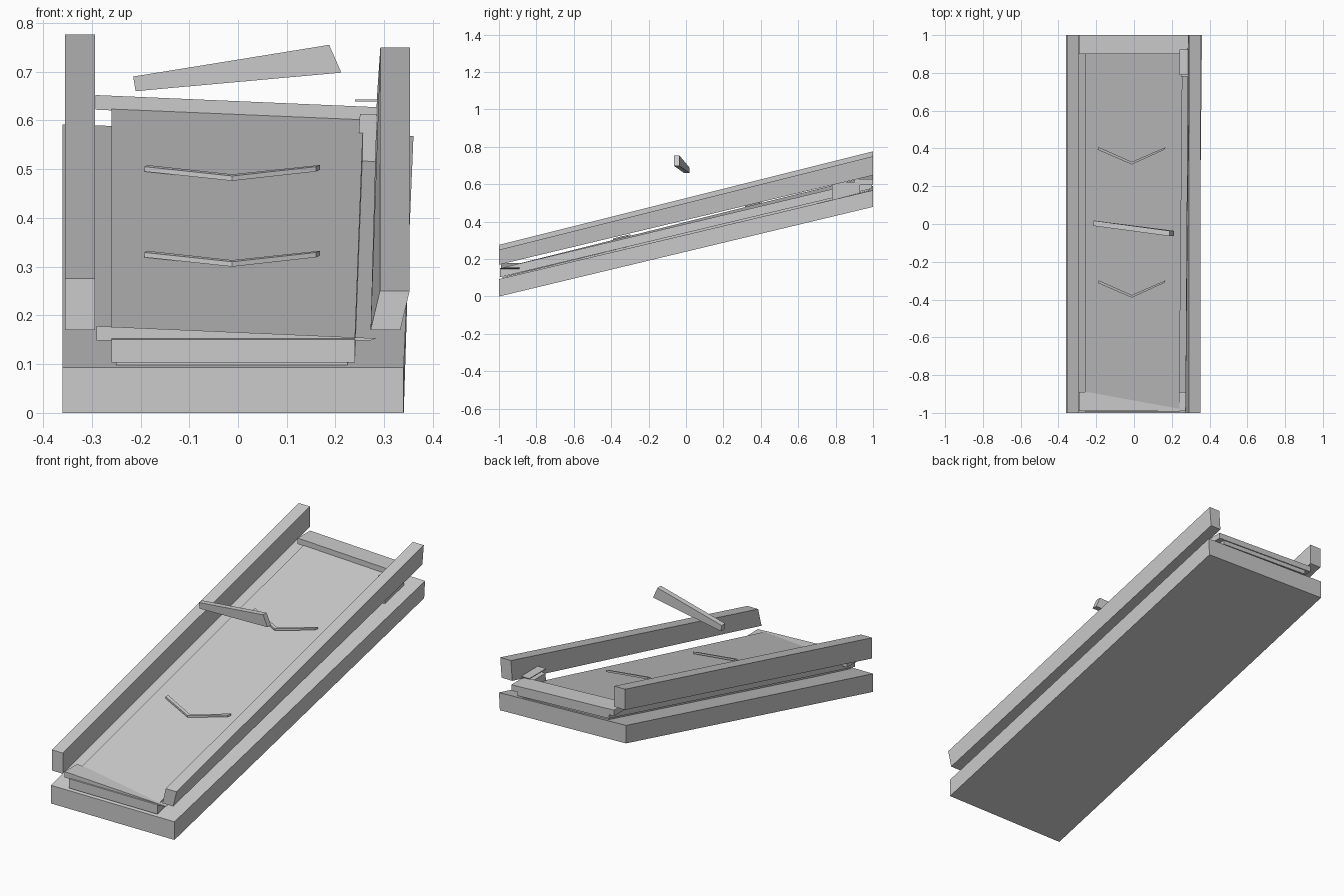
import bpy

if "Cube" in bpy.data.objects:
    bpy.data.objects.remove(bpy.data.objects["Cube"])


def make(name, verts, faces):
    mesh = bpy.data.meshes.new(name)
    mesh.from_pydata(verts, [], faces)
    mesh.update()
    obj = bpy.data.objects.new(name, mesh)
    bpy.context.collection.objects.link(obj)
    return obj


def loft(name, front, y0, back, y1):
    """Six-sided beam between two (x, z) quads: bottom left, bottom right, top right, top left."""
    verts = [(x, y0, z) for x, z in front] + [(x, y1, z) for x, z in back]
    faces = [(0, 1, 2, 3), (7, 6, 5, 4)]
    for i in range(4):
        j = (i + 1) % 4
        faces.append((j, i, i + 4, j + 4))
    return make(name, verts, faces)


def rect(x0, x1, z0, z1, drop=0.0):
    """Section whose right side sits lower by drop."""
    return [(x0, z0), (x1, z0 - drop), (x1, z1 - drop), (x0, z1)]


# sloping base slab, slightly twisted towards the back
loft("base_slab", rect(-.36, .34, 0, .093), -1,
     [(-.36, .50), (.355, .479), (.36, .568), (-.36, .592)], 1)

# raised deck and the thin spacer beneath it
loft("deck", rect(-.26, .24, .103, .151), -.995,
     rect(-.26, .258, .599, .647, .022), .995)
loft("deck_spacer", rect(-.25, .225, .094, .104), -.98,
     rect(-.25, .24, .585, .60, .022), .98)

# side rails
loft("left_rail", rect(-.355, -.293, .17, .276), -1,
     rect(-.355, -.293, .67, .776), 1)
loft("right_rail", [(.272, .17), (.333, .17), (.352, .25), (.291, .25)], -1,
     [(.285, .648), (.345, .648), (.353, .75), (.292, .75)], 1)

# level end bars let into the deck
front_end = [(-.29, .148), (.27, .148), (.285, .153), (-.29, .178)]
loft("front_end_bar", front_end, -.99, front_end, -.89)
back_end = rect(-.292, .29, .622, .652, .025)
loft("back_end_bar", back_end, .90, back_end, 1)

# support block and small cap plate at the back right
block = [(.245, .515), (.286, .515), (.292, .613), (.25, .613)]
loft("support_block", block, .78, block, .93)
cap = rect(.24, .29, .639, .643)
loft("cap_plate", cap, .79, cap, .925)


# chevron strips lying on the deck
def chevron(name, y, z):
    plan = [(-.192, y + .078), (-.012, y), (.16, y + .078),
            (.168, y + .092), (-.012, y + .014), (-.187, y + .092)]
    slope = .245
    verts = [(px, py, z + slope * (py - y) + h) for h in (-.008, .002) for px, py in plan]
    faces = [(4, 1, 0, 5), (3, 2, 1, 4), (11, 6, 7, 10), (10, 7, 8, 9)]
    faces += [(i, (i + 1) % 6, (i + 1) % 6 + 6, i + 6) for i in range(6)]
    make(name, verts, faces)


chevron("front_chevron", -.39, .308)
chevron("back_chevron", .315, .484)

# loose tapered bar hovering over the deck
ends = [(-.21, .66), (.212, .698), (.187, .755), (-.215, .69)]
bar = loft("floating_bar", ends, -.01, ends, .018)
for v in bar.data.vertices:
    if v.co.x > 0:
        v.co.y -= .054
